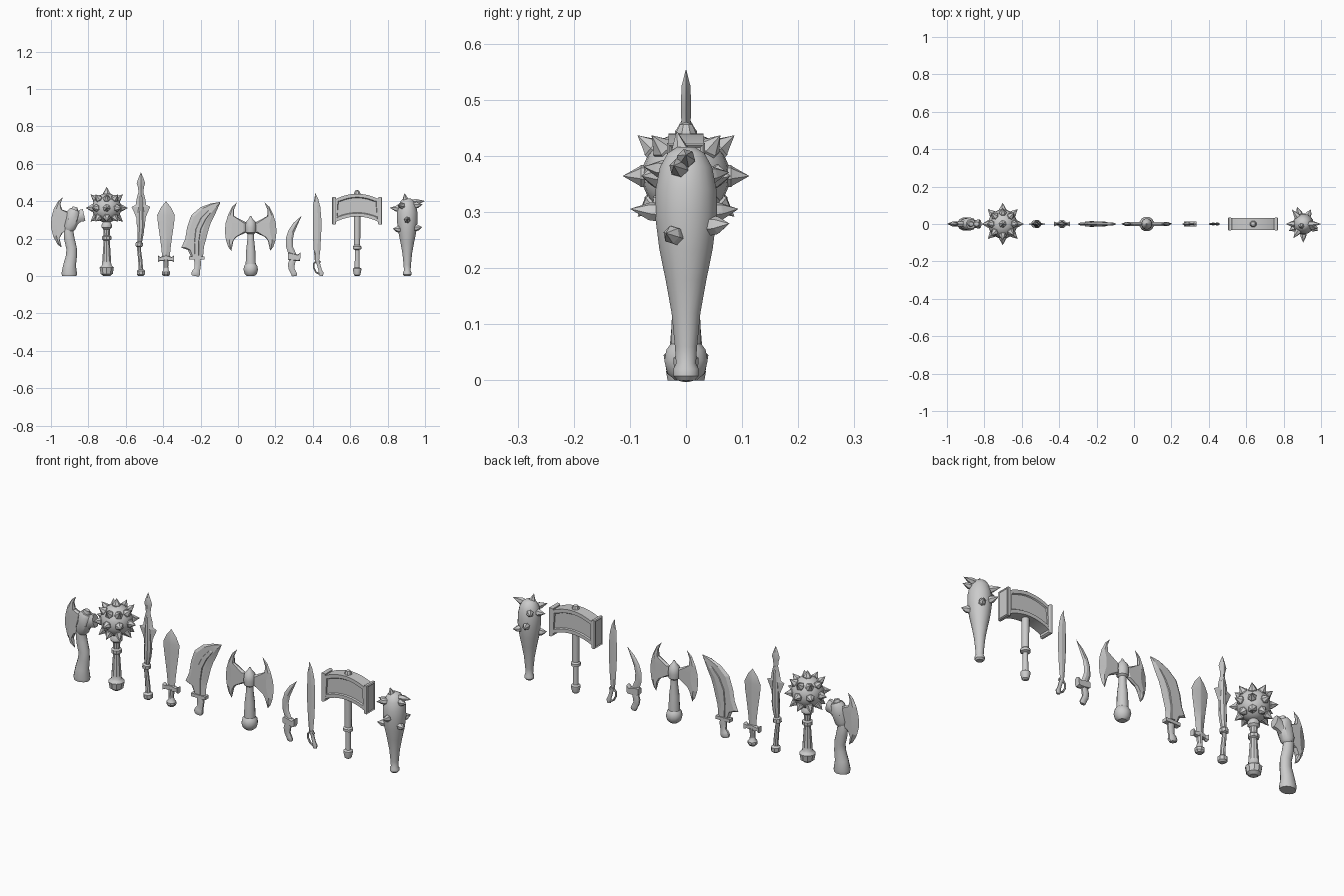
import bpy, bmesh, math
from mathutils import Vector


def finish(name, bm, angle=35):
    bmesh.ops.remove_doubles(bm, verts=bm.verts, dist=0.0004)
    bmesh.ops.recalc_face_normals(bm, faces=bm.faces)
    me = bpy.data.meshes.new(name)
    bm.to_mesh(me)
    bm.free()
    ob = bpy.data.objects.new(name, me)
    bpy.context.collection.objects.link(ob)
    bpy.ops.object.select_all(action='DESELECT')
    ob.select_set(True)
    bpy.context.view_layer.objects.active = ob
    bpy.ops.object.shade_smooth_by_angle(angle=math.radians(angle))
    return ob


def skin(rings):
    """Join equal-sized rings of points into a capped surface."""
    bm = bmesh.new()
    vs = [[bm.verts.new(p) for p in r] for r in rings]
    n = len(vs[0])
    for a, b in zip(vs, vs[1:]):
        for i in range(n):
            j = (i + 1) % n
            bm.faces.new((a[i], a[j], b[j], b[i]))
    bm.faces.new(vs[0])
    bm.faces.new(vs[-1])
    return bm


def tube(name, path, sides=12, depth=1.0):
    """Round bar along (x, z, radius) stations in the xz plane."""
    rings = []
    for k, (x, z, r) in enumerate(path):
        a, b = path[max(k - 1, 0)], path[min(k + 1, len(path) - 1)]
        t = Vector((b[0] - a[0], 0, b[1] - a[1])).normalized()
        u = Vector((t.z, 0, -t.x))
        angs = [2 * math.pi * (i + .5) / sides for i in range(sides)]
        rings.append([Vector((x, 0, z)) + u * r * math.cos(q)
                      + Vector((0, r * depth * math.sin(q), 0)) for q in angs])
    return finish(name, skin(rings))


def lathe(name, cx, profile, sides=12):
    return tube(name, [(cx, z, r) for r, z in profile], sides)


def blade(name, left, right, t, f=(.35, .65)):
    """Sharpened plate between two edge lines; f places its thick ridges."""
    rings = []
    for a, b in zip(left, right):
        a, b = Vector((a[0], 0, a[1])), Vector((b[0], 0, b[1]))
        y = Vector((0, t * min(1, (b - a).length / .03), 0))
        p, q = a.lerp(b, f[0]), a.lerp(b, f[1])
        rings.append([a, p + y, q + y, b, q - y, p - y])
    return finish(name, skin(rings), 15)


def box(name, x0, x1, z0, z1, y):
    return finish(name, skin([[(x, -y, z0), (x, y, z0), (x, y, z1), (x, -y, z1)]
                              for x in (x0, x1)]))


def spikes(name, items, r, boss, sides=6):
    """Pointed studs: each item is (base point, direction, length)."""
    bm = bmesh.new()
    for base, d, length in items:
        d = Vector(d).normalized()
        u = d.orthogonal().normalized()
        w = d.cross(u)
        tip = bm.verts.new(Vector(base) + d * length)
        loops = []
        for h, rr in ((-.015, r * boss), (.008, r * boss), (.012, r)):
            loops.append([bm.verts.new(Vector(base) + d * h
                          + (u * math.cos(q) + w * math.sin(q)) * rr)
                          for q in [2 * math.pi * i / sides for i in range(sides)]])
        for i in range(sides):
            j = (i + 1) % sides
            for a, b in zip(loops, loops[1:]):
                bm.faces.new((a[i], a[j], b[j], b[i]))
            bm.faces.new((loops[-1][i], loops[-1][j], tip))
        bm.faces.new(loops[0])
    return finish(name, bm, 20)


# Single axe
tube("axe_handle", [(-.902, 0, .040), (-.902, .015, .043), (-.9, .06, .035), (-.89, .11, .03),
                    (-.89, .15, .029), (-.902, .2, .029), (-.906, .24, .027),
                    (-.895, .29, .022), (-.875, .35, .02), (-.87, .37, .014)], depth=.85)
blade("axe_blade",
      [(-.936, .422), (-.962, .40), (-.985, .36), (-.998, .31), (-1, .26), (-.987, .21), (-.965, .17), (-.942, .152)],
      [(-.936, .422), (-.95, .385), (-.94, .355), (-.88, .335), (-.885, .25), (-.935, .235), (-.955, .205), (-.942, .152)],
      .013, (.3, .85))
tube("axe_socket", [(-.905, .245, .025), (-.9, .26, .034), (-.885, .30, .037), (-.878, .34, .037),
                    (-.872, .355, .027)], 10, .95)
tube("axe_poll", [(-.885, .305, .045), (-.85, .318, .032), (-.832, .325, .036), (-.823, .327, .034)], 8, .7)

# Spiked mace
MX, MZ = -.702, .364
lathe("mace_handle", MX, [(.018, 0), (.034, .012), (.04, .045), (.03, .055), (.026, .06), (.025, .08),
                          (.017, .19), (.026, .195), (.026, .212), (.017, .218), (.019, .25),
                          (.029, .26), (.029, .275), (.02, .29)], 10)
bm = bmesh.new()
bmesh.ops.create_uvsphere(bm, u_segments=20, v_segments=12, radius=.078)
finish("mace_ball", bm).location = (MX, 0, MZ)
items = []
for lat, count in ((90, 1), (40, 8), (0, 8), (-40, 8)):
    for i in range(count):
        q, e = 2 * math.pi * i / count, math.radians(lat)
        d = Vector((math.cos(e) * math.cos(q), math.cos(e) * math.sin(q), math.sin(e)))
        items.append((Vector((MX, 0, MZ)) + d * .072, d, .041))
spikes("mace_spikes", items, .017, 1.2)

# Spear
SX = -.519
tube("spear_shaft", [(SX, 0, .014), (SX, .008, .023), (SX, .028, .024), (SX, .036, .013),
                     (SX - .004, .09, .012), (SX - .01, .14, .011), (SX - .01, .155, .011),
                     (SX - .01, .16, .021), (SX - .008, .178, .021), (SX - .006, .184, .013),
                     (SX - .003, .22, .018), (SX, .26, .02), (SX, .34, .017), (SX, .42, .012),
                     (SX, .45, .004)], 8)
half = [(.012, .24), (.022, .27), (.024, .31), (.034, .335), (.05, .37), (.028, .38), (.024, .41),
        (.013, .45), (.017, .48), (.023, .497), (.013, .525), (0, .555)]
blade("spear_head", [(SX - w, z) for w, z in half], [(SX + w, z) for w, z in half], .009, (.48, .52))

# Short sword
WX = -.385
half = [(.02, .1), (.026, .16), (.034, .22), (.043, .28), (.047, .325), (.028, .365), (0, .4)]
blade("sword_blade", [(WX - w, z) for w, z in half], [(WX + w, z) for w, z in half], .009, (.47, .53))
for s in (-1, 1):
    blade("sword_guard", [(WX, .112), (WX + s * .03, .102), (WX + s * .043, .11)],
          [(WX, .078), (WX + s * .03, .082), (WX + s * .043, .075)], .013, (.1, .9))
lathe("sword_grip", WX, [(.016, 0), (.024, .01), (.024, .022), (.015, .032), (.013, .05), (.016, .09)], 8)

# Broad cleaver
blade("cleaver_blade",
      [(-.25, .1), (-.268, .14), (-.303, .152), (-.282, .2), (-.272, .26), (-.25, .325), (-.2, .368), (-.145, .388), (-.096, .396)],
      [(-.187, .1), (-.184, .14), (-.18, .165), (-.17, .2), (-.157, .25), (-.145, .285), (-.125, .325), (-.107, .365), (-.096, .39)],
      .009, (.15, .75))
blade("cleaver_fuller",
      [(-.235, .11), (-.238, .18), (-.232, .25), (-.205, .31), (-.165, .35), (-.13, .37)],
      [(-.205, .11), (-.205, .18), (-.193, .25), (-.168, .3), (-.14, .34), (-.13, .37)], .013, (.2, .8))
box("cleaver_guard", -.262, -.18, .088, .105, .014)
tube("cleaver_grip", [(-.228, 0, .02), (-.226, .012, .026), (-.224, .025, .022), (-.217, .04, .017),
                      (-.215, .07, .02), (-.218, .09, .018)], 8, .65)

# Double axe
DX = .068
lathe("double_axe_handle", DX, [(.02, 0), (.034, .012), (.04, .035), (.036, .055), (.028, .065),
                                (.025, .14), (.018, .2), (.018, .225), (.027, .232), (.03, .26),
                                (.026, .29), (.012, .305), (.003, .322)])
outer = [(.073, .395), (.1, .37), (.122, .325), (.135, .28), (.138, .235), (.132, .19), (.12, .155), (.104, .135)]
inner = [(.073, .395), (.09, .355), (.088, .32), (.02, .285), (.02, .235), (.075, .21), (.092, .19), (.104, .135)]
for s in (-1, 1):
    blade("double_axe_blade", [(DX + s * x, z) for x, z in outer],
          [(DX + s * x, z) for x, z in inner], .01, (.3, .85))

# Curved dagger
blade("dagger_blade",
      [(.272, .11), (.256, .16), (.257, .205), (.27, .245), (.297, .285), (.34, .322)],
      [(.315, .11), (.295, .155), (.293, .195), (.3, .23), (.317, .27), (.34, .322)], .007, (.35, .7))
blade("dagger_guard", [(.268, .122), (.275, .127), (.32, .115), (.335, .128)],
      [(.268, .088), (.275, .084), (.32, .08), (.332, .082)], .014, (.1, .9))
tube("dagger_grip", [(.292, .09, .018), (.285, .06, .02), (.286, .04, .017), (.296, .02, .016),
                     (.302, .006, .017), (.303, 0, .012)], 8, .6)

# Sabre
blade("sabre_blade", [(.412, .07), (.405, .14), (.4, .23), (.4, .32), (.402, .385), (.41, .42), (.412, .445)],
      [(.432, .07), (.44, .14), (.445, .23), (.446, .3), (.44, .37), (.428, .415), (.412, .445)], .005, (.2, .6))
tube("sabre_grip", [(.424, .085, .014), (.43, .065, .01), (.44, .03, .01), (.445, .015, .014), (.445, 0, .01)], 8, .6)
tube("sabre_knuckle_guard", [(.442, .075, .006), (.42, .08, .006), (.404, .066, .005), (.404, .045, .005),
                             (.418, .02, .005), (.445, .007, .006)], 6)

# War hammer with arched head
HX = .637
lathe("hammer_handle", HX, [(.01, 0), (.017, .005), (.023, .03), (.023, .04), (.014, .046), (.012, .14),
                            (.024, .145), (.024, .158), (.017, .165), (.018, .35)])
lathe("hammer_knob", HX, [(.018, .42), (.018, .443), (.012, .456), (.002, .46)], 8)
rings = []
for i in range(13):
    u = -1 + i / 6
    x, drop = HX + .118 * u, .03 * u * u
    rings.append([(x, -.031, .318 - drop), (x, .031, .318 - drop), (x, .031, .44 - drop), (x, -.031, .44 - drop)])
bm = skin(rings)
bmesh.ops.recalc_face_normals(bm, faces=bm.faces)
for s in (-1, 1):
    panel = [f for f in bm.faces if f.normal.y * s > .9]
    bmesh.ops.inset_region(bm, faces=panel, thickness=.018)
    bmesh.ops.inset_region(bm, faces=panel, thickness=.004, depth=-.006)
finish("hammer_head", bm, 20)
for s in (-1, 1):
    rings = []
    for dx, g in ((.112, -.004), (.118, 0), (.13, 0), (.134, -.004)):
        x, lo, hi, y = HX + s * dx, .275 - g, .423 + g, .034 + g
        rings.append([(x, -y, lo), (x, y, lo), (x, y, hi), (x, -y, hi)])
    bm = skin(rings)
    bmesh.ops.recalc_face_normals(bm, faces=bm.faces)
    face = [f for f in bm.faces if f.normal.x * s > .99]
    bmesh.ops.inset_region(bm, faces=face, thickness=.006, depth=-.004)
    finish("hammer_striking_face", bm, 20)

# Spiked club
CX = .905
lathe("club_body", CX, [(.016, 0), (.023, .008), (.023, .02), (.018, .03), (.02, .06), (.026, .12),
                        (.037, .18), (.048, .233), (.056, .295), (.055, .34), (.047, .38),
                        (.033, .405), (.015, .416)], 20)
items = [((CX - .008, -.008, .4), (-.15, -.2, 1), .046)]
for deg, z, r, tip in ((-15, .378, .045, .04), (-24, .258, .052, .036), (0, .395, .04, .056),
                       (62, .275, .052, .036), (110, .3, .054, .046), (128, .365, .048, .05),
                       (180, .36, .048, .046), (205, .25, .05, .035), (235, .375, .045, .048),
                       (270, .3, .054, .046)):
    q = math.radians(deg)
    d = Vector((math.cos(q), math.sin(q), .12))
    items.append(((CX + r * d.x, r * d.y, z), d, tip))
spikes("club_spikes", items, .016, 1.05)
